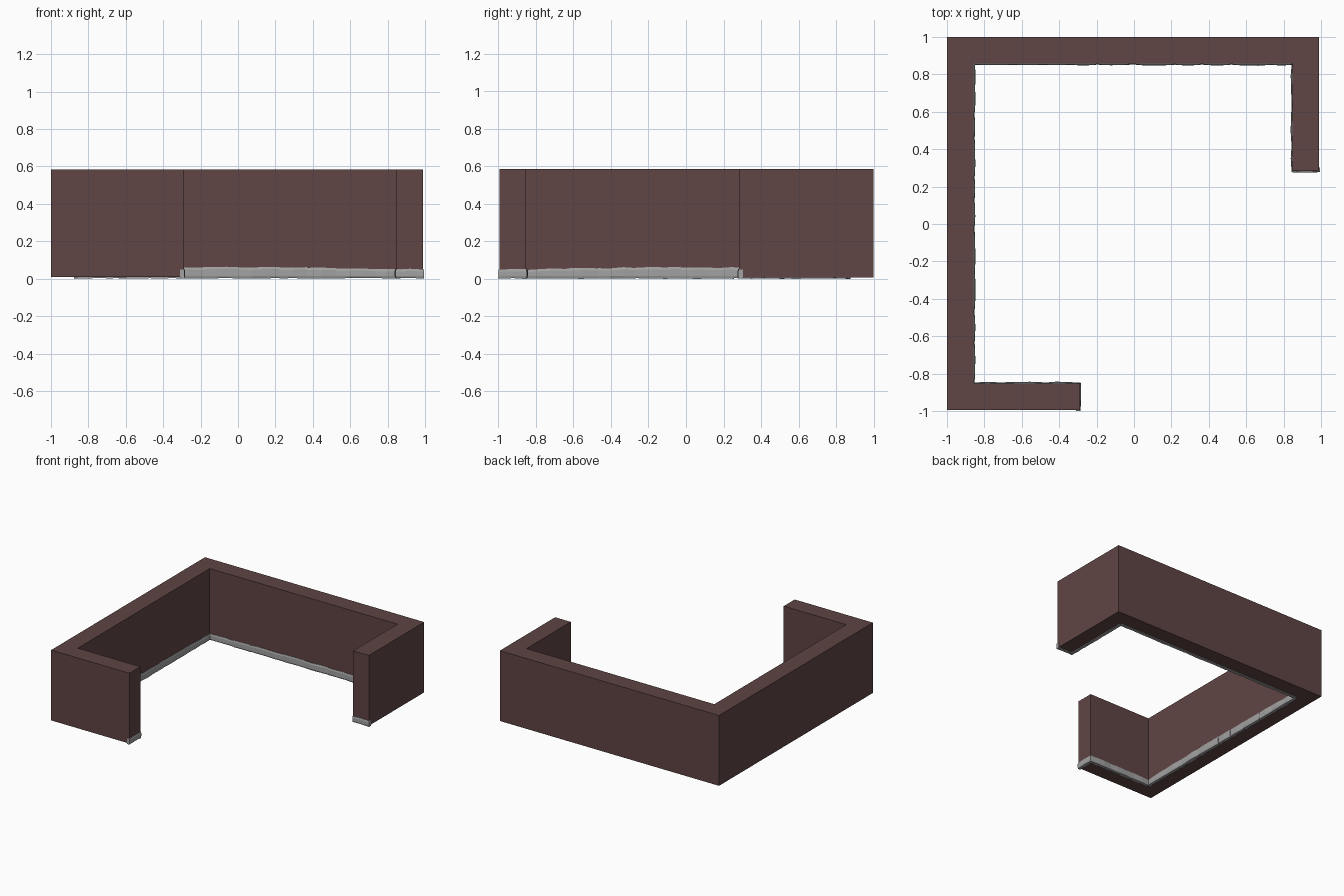
import bpy, bmesh, math, random
from mathutils import Vector

if "Cube" in bpy.data.objects:
    bpy.data.objects.remove(bpy.data.objects["Cube"])

random.seed(4)


def material(name, rgb):
    m = bpy.data.materials.new(name)
    m.diffuse_color = (*rgb, 1)
    m.use_nodes = True
    m.node_tree.nodes["Principled BSDF"].inputs["Base Color"].default_value = m.diffuse_color
    return m


BROWN = material("dark brown wall", (0.115, 0.058, 0.058))
GREY = material("grey stone", (0.36, 0.36, 0.36))


def finish(name, bm, mat):
    bmesh.ops.recalc_face_normals(bm, faces=bm.faces)
    me = bpy.data.meshes.new(name)
    bm.to_mesh(me)
    bm.free()
    me.materials.append(mat)
    ob = bpy.data.objects.new(name, me)
    bpy.context.collection.objects.link(ob)
    return ob


# Inner edge of the wall, walked with the open court on the right-hand side
inner = [(-0.29, -0.995), (-0.29, -0.853), (-0.857, -0.853), (-0.857, 0.857),
         (0.848, 0.857), (0.848, 0.283), (0.99, 0.283)]
outer = [(0.99, 1.0), (-1.0, 1.0), (-1.0, -0.995)]

# Wall: one plan outline extruded upward
bm = bmesh.new()
base = bm.faces.new([bm.verts.new((x, y, 0.008)) for x, y in inner + outer])
top = bmesh.ops.extrude_face_region(bm, geom=[base])["geom"]
bmesh.ops.translate(bm, vec=(0, 0, 0.577),
                    verts=[v for v in top if isinstance(v, bmesh.types.BMVert)])
finish("wall", bm, BROWN)


def stone(bm, a, along, out, t0, t1, rise):
    """One rough kerb stone lofted through jittered rounded sections."""
    steps = max(2, round((t1 - t0) / 0.07))
    rings = []
    for i in range(steps + 1):
        t = t0 + (t1 - t0) * i / steps
        end = 0.6 if i in (0, steps) else 1.0
        p = random.uniform(0.007, 0.011) * end
        h = 0.052 + rise(t) + random.uniform(-0.003, 0.003)
        z0 = random.uniform(0.0, 0.004)
        section = [(-0.02, z0), (p * 0.5, z0), (p, 0.014), (p, h - 0.012),
                   (p * 0.5, h), (-0.02, h)]
        rings.append([bm.verts.new((*(a + along * t + out * d), z)) for d, z in section])
    for r, s in zip(rings, rings[1:]):
        for k in range(len(r)):
            n = (k + 1) % len(r)
            bm.faces.new((r[k], r[n], s[n], s[k]))
    bm.faces.new(rings[0])
    bm.faces.new(rings[-1])


# Kerb stones along each stretch of the inner edge
names = ["front_end", "front", "left", "back", "right", "right_end"]
for name, p, q in zip(names, inner, inner[1:]):
    a, b = Vector(p), Vector(q)
    length = (b - a).length
    along = (b - a).normalized()
    out = Vector((along.y, -along.x))
    # the long stretches swell slightly in height toward one side
    swell = 0.012 if length > 1 else 0.003
    rise = lambda t, L=length, s=swell: s * math.sin(math.pi * min(max(t / L, 0), 1)) - 0.002
    bm = bmesh.new()
    t, stop = -0.004, length + 0.004
    while t < stop - 0.001:
        t1 = t + random.uniform(0.14, 0.24)
        if stop - t1 < 0.1:
            t1 = stop
        stone(bm, a, along, out, t, t1, rise)
        t = t1
    finish(name + "_kerb_stones", bm, GREY)
